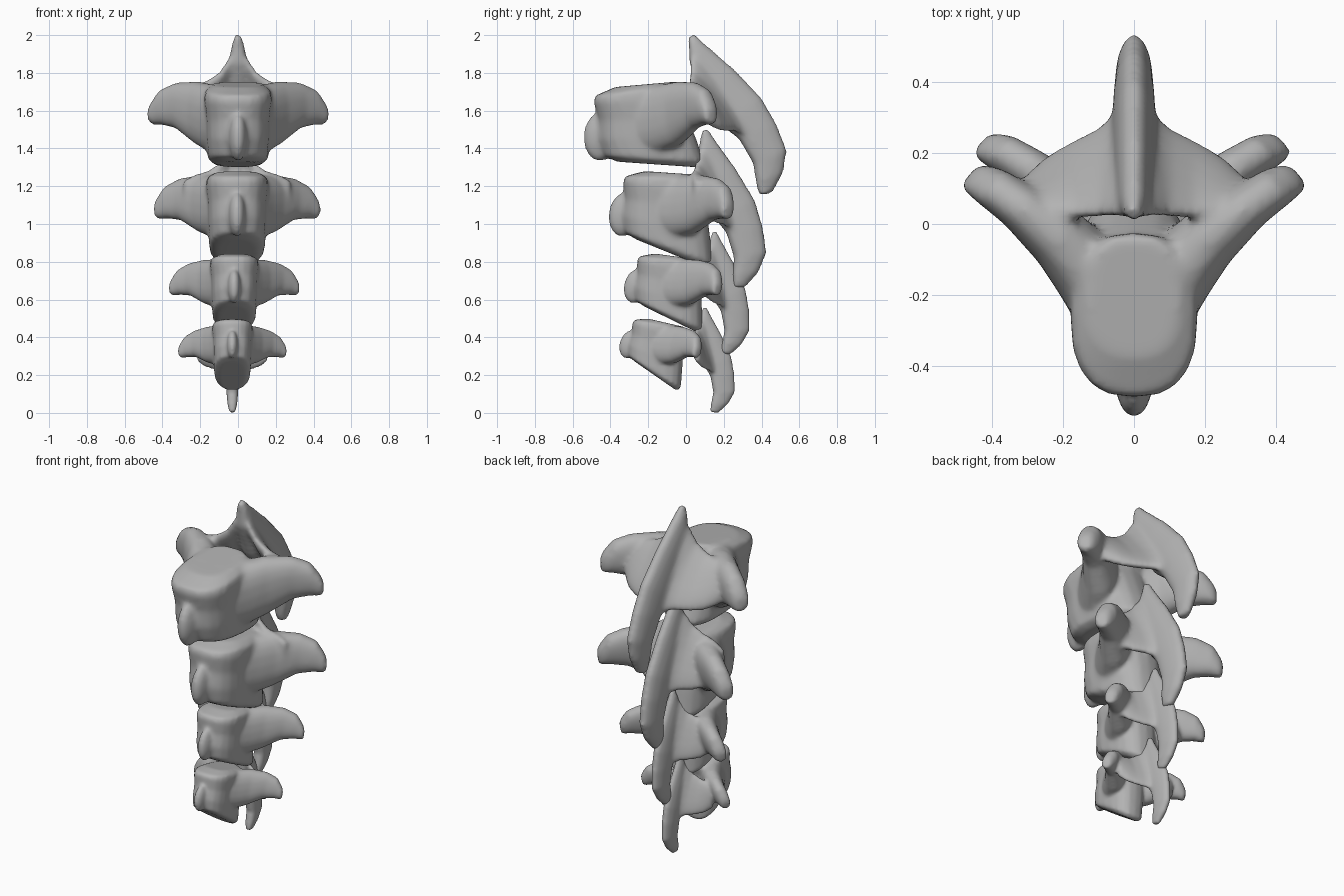
import bpy, bmesh, math
from mathutils import Vector, Matrix

if "Cube" in bpy.data.objects:
    bpy.data.objects.remove(bpy.data.objects["Cube"])

bone = bpy.data.materials.new("bone grey")
bone.diffuse_color = (0.45, 0.45, 0.45, 1)
bone.use_nodes = True
bone.node_tree.nodes["Principled BSDF"].inputs["Base Color"].default_value = bone.diffuse_color


def spow(v, p):
    return math.copysign(abs(v) ** p, v)


def ring(c, a, b, p=1.0, wedge=0.0, n=20):
    """Rounded cross-section: centre c, half axes a and b, p < 1 is squarer,
    wedge narrows the section towards +a."""
    c, a, b = Vector(c), Vector(a), Vector(b)
    return [c + a * spow(math.cos(t), p) + b * spow(math.sin(t), p) * (1 - wedge * math.cos(t))
            for t in (2 * math.pi * i / n for i in range(n))]


def loft(bm, rings, mat):
    rows = [[bm.verts.new(mat @ v) for v in r] for r in rings]
    n = len(rows[0])
    for r, s in zip(rows, rows[1:]):
        for i in range(n):
            j = (i + 1) % n
            bm.faces.new((r[i], r[j], s[j], s[i]))
    bm.faces.new(rows[0][::-1])
    bm.faces.new(rows[-1])


def placed(pivot, target, scale, angle):
    return (Matrix.Translation(target) @ Matrix.Rotation(math.radians(angle), 4, 'X')
            @ Matrix.Scale(scale, 4) @ Matrix.Translation(-Vector(pivot)))


# z, front y, back y, half width, rise to the back, share of the rear drop
BODY = [(1.315, -.36, .07, .12, -.015, 1), (1.345, -.43, .1, .16, -.015, 1),
        (1.45, -.46, .06, .168, 0, .5), (1.55, -.46, .02, .17, 0, 0),
        (1.65, -.485, -.02, .18, 0, 0), (1.705, -.475, -.02, .175, .025, 0),
        (1.74, -.37, -.03, .13, .015, 0)]
# x, y, half thickness, low z, high z
WING = [(.05, -.24, .12, 1.36, 1.72), (.14, -.115, .105, 1.38, 1.74),
        (.21, -.035, .09, 1.42, 1.755), (.32, .055, .068, 1.505, 1.75),
        (.4, .11, .06, 1.525, 1.715), (.445, .135, .05, 1.525, 1.65),
        (.462, .145, .034, 1.53, 1.61)]
# x, upper edge (y, z), lower edge (y, z), half thickness
LAMINA = [(0, .03, 1.93, .36, 1.48, .04), (.05, .025, 1.875, .31, 1.48, .04),
          (.1, .022, 1.8, .265, 1.49, .036), (.17, .02, 1.755, .23, 1.49, .034),
          (.25, .03, 1.73, .18, 1.5, .034), (.31, .05, 1.7, .12, 1.53, .03)]
# outer edge (y, z), inner edge (y, z), half width
SPINE = [(.045, 2.01, .012, 1.99, .02), (.1, 1.955, .018, 1.85, .042),
         (.25, 1.825, .1, 1.65, .056), (.4, 1.67, .2, 1.51, .06), (.48, 1.53, .28, 1.45, .056),
         (.535, 1.39, .355, 1.32, .05), (.515, 1.27, .37, 1.22, .042),
         (.46, 1.165, .385, 1.15, .026)]


def vertebra(name, x, scale, drop, body_at, body_angle, arch_at, arch_scale, arch_angle):
    bm = bmesh.new()
    mb = placed((0, .16, 1.6), (x, *body_at), scale, body_angle)
    ma = placed((0, .42, 1.17), (x, *arch_at), arch_scale, arch_angle)
    # rounded block in front
    loft(bm, [ring((0, (f + b) / 2, z - drop * k / 2), (w, 0, 0),
                   (0, (b - f) / 2, rise - drop * k / 2), .78)
              for z, f, b, w, rise, k in BODY], mb)
    # bump low on the front
    bmesh.ops.create_uvsphere(bm, u_segments=16, v_segments=10, radius=1,
                              matrix=mb @ Matrix.Translation((0, -.45, 1.46))
                              @ Matrix.Diagonal((.05, .09, .13, 1)))
    for s in (-1, 1):
        # side wings
        loft(bm, [ring((s * px, py, (lo + hi) / 2), (-.66 * s * t, .75 * t, 0),
                       (0, 0, (hi - lo) / 2), .85) for px, py, t, lo, hi in WING], mb)
        # sloping plates between ridge and wings
        rings = []
        for px, y0, z0, y1, z1, t in LAMINA:
            half = Vector((0, y1 - y0, z1 - z0)) / 2
            across = Vector((0, -half.z, half.y)).normalized() * t
            rings.append(ring((s * px, (y0 + y1) / 2, (z0 + z1) / 2), half, across, .8))
        loft(bm, rings, ma)
    # rear ridge, narrower along its outer edge
    loft(bm, [ring((0, (y0 + y1) / 2, (z0 + z1) / 2), (0, (y0 - y1) / 2, (z0 - z1) / 2),
                   (w, 0, 0), .85, .3) for y0, z0, y1, z1, w in SPINE], ma)
    bmesh.ops.recalc_face_normals(bm, faces=bm.faces)
    me = bpy.data.meshes.new(name)
    bm.to_mesh(me)
    bm.free()
    me.materials.append(bone)
    ob = bpy.data.objects.new(name, me)
    bpy.context.collection.objects.link(ob)
    # fuse the parts into one smooth bone
    fuse = ob.modifiers.new("fuse", 'REMESH')
    fuse.mode = 'VOXEL'
    fuse.voxel_size = .014 * scale
    fuse.use_smooth_shade = True
    soft = ob.modifiers.new("soften", 'SMOOTH')
    soft.factor = .5
    soft.iterations = 8


vertebra("top_vertebra", 0, 1, 0, (.155, 1.6), 0, (.42, 1.17), 1, 0)
vertebra("upper_middle_vertebra", -.005, .92, .07, (.245, 1.09), -9, (.28, .675), .92, -13)
vertebra("lower_middle_vertebra", -.02, .72, .07, (.185, .67), -13, (.21, .32), .7, -20)
vertebra("bottom_vertebra", -.03, .6, .1, (.075, .33), -18, (.15, .01), .6, -20)
